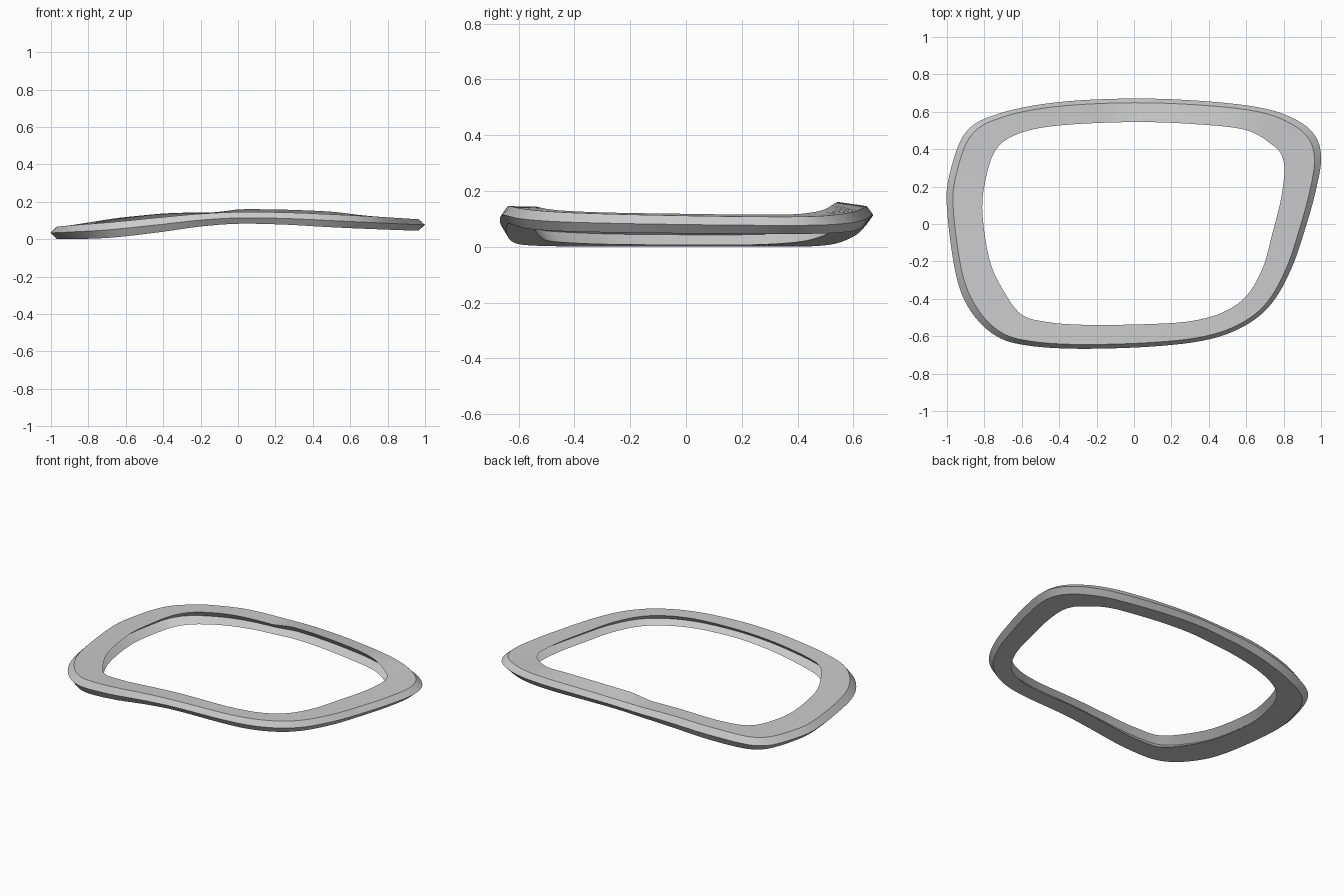
import bpy, bmesh
from mathutils import Vector

if "Cube" in bpy.data.objects:
    bpy.data.objects.remove(bpy.data.objects["Cube"])

# Paired outline points: outer edge x, y and inner opening x, y
OUTLINE = [
    (-1.0, 0.08, -0.81, 0.05), (-0.985, 0.27, -0.797, 0.22), (-0.90, 0.49, -0.74, 0.395),
    (-0.73, 0.588, -0.62, 0.482), (-0.42, 0.65, -0.40, 0.527), (0.0, 0.671, 0.0, 0.545),
    (0.40, 0.655, 0.34, 0.533), (0.70, 0.617, 0.60, 0.502), (0.88, 0.55, 0.74, 0.423),
    (0.975, 0.46, 0.79, 0.365), (1.0, 0.34, 0.804, 0.28), (0.97, 0.17, 0.785, 0.13),
    (0.92, -0.01, 0.74, -0.05), (0.845, -0.23, 0.69, -0.23), (0.74, -0.42, 0.605, -0.38),
    (0.60, -0.54, 0.48, -0.47), (0.40, -0.617, 0.30, -0.52), (0.10, -0.655, 0.05, -0.536),
    (-0.30, -0.667, -0.27, -0.539), (-0.58, -0.648, -0.47, -0.523), (-0.74, -0.597, -0.60, -0.485),
    (-0.87, -0.47, -0.69, -0.37), (-0.95, -0.28, -0.77, -0.20)]
# Height of the underside and the upper ridge along x
HEIGHTS = [(-1.0, 0.002, 0.068), (-0.85, 0.003, 0.08), (-0.65, 0.013, 0.096), (-0.4, 0.042, 0.12),
           (-0.2, 0.07, 0.138), (0.0, 0.085, 0.147), (0.25, 0.08, 0.145), (0.5, 0.066, 0.135),
           (0.75, 0.055, 0.122), (1.0, 0.047, 0.108)]
STEPS = 6


def spline(p0, p1, p2, p3, t):
    return 0.5 * (2 * p1 + (p2 - p0) * t + (2 * p0 - 5 * p1 + 4 * p2 - p3) * t * t
                  + (3 * p1 - p0 - 3 * p2 + p3) * t ** 3)


def smooth(a, b, v):
    t = max(0.0, min(1.0, (v - a) / (b - a)))
    return t * t * (3 - 2 * t)


def height(x, y, col):
    n = len(HEIGHTS)
    x = max(-1.0, min(1.0, x))
    i = max(k for k in range(n - 1) if HEIGHTS[k][0] <= x)
    t = (x - HEIGHTS[i][0]) / (HEIGHTS[i + 1][0] - HEIGHTS[i][0])
    z = spline(*[HEIGHTS[max(0, min(n - 1, i + d))][col] for d in (-1, 0, 1, 2)], t)
    # the back left arm sits slightly higher than the front one
    return z + 0.02 * smooth(0.2, 0.55, y) * smooth(-0.95, -0.6, x) * (1 - smooth(-0.45, -0.05, x))


def section(ox, oy, ix, iy):
    """Six-point section: bevelled outside edge and V groove inside."""
    def at(f):
        return ox + (ix - ox) * f, oy + (iy - oy) * f
    bevel, groove = at(0.18), at(0.76)
    low, high = height(*bevel, 1), height(*bevel, 2)
    # raised lip on the back inner edge
    lip = 0.017 * smooth(0.3, 0.48, iy) * smooth(-0.14, 0.0, ix) * (1 - smooth(0.45, 0.78, ix))
    ilow, ihigh = height(ix, iy, 1) + 0.004, height(ix, iy, 2) - 0.002 + lip
    return [Vector((ox, oy, low * 0.5 + high * 0.5)), Vector((*bevel, high)),
            Vector((ix, iy, ihigh)), Vector((*groove, (ilow + ihigh) / 2)),
            Vector((ix, iy, ilow)), Vector((*bevel, low))]


# Sweep the section around the closed outline
bm = bmesh.new()
rings = []
count = len(OUTLINE)
for i in range(count):
    pts = [OUTLINE[(i + d) % count] for d in (-1, 0, 1, 2)]
    for s in range(STEPS):
        vals = [spline(*c, s / STEPS) for c in zip(*pts)]
        rings.append([bm.verts.new(p) for p in section(*vals)])
for i, ring in enumerate(rings):
    nxt = rings[(i + 1) % len(rings)]
    for j in range(6):
        k = (j + 1) % 6
        bm.faces.new((ring[j], ring[k], nxt[k], nxt[j]))
bmesh.ops.recalc_face_normals(bm, faces=bm.faces)
floor = min(v.co.z for v in bm.verts)
bmesh.ops.translate(bm, verts=bm.verts, vec=(0, 0, -floor))

mesh = bpy.data.meshes.new("lens_rim")
bm.to_mesh(mesh)
bm.free()
rim = bpy.data.objects.new("lens_rim", mesh)
bpy.context.collection.objects.link(rim)

grey = bpy.data.materials.new("light_grey")
grey.diffuse_color = (0.6, 0.6, 0.6, 1)
grey.use_nodes = True
grey.node_tree.nodes["Principled BSDF"].inputs["Base Color"].default_value = grey.diffuse_color
mesh.materials.append(grey)

bpy.context.view_layer.objects.active = rim
rim.select_set(True)
bpy.ops.object.shade_smooth_by_angle(angle=0.5)
